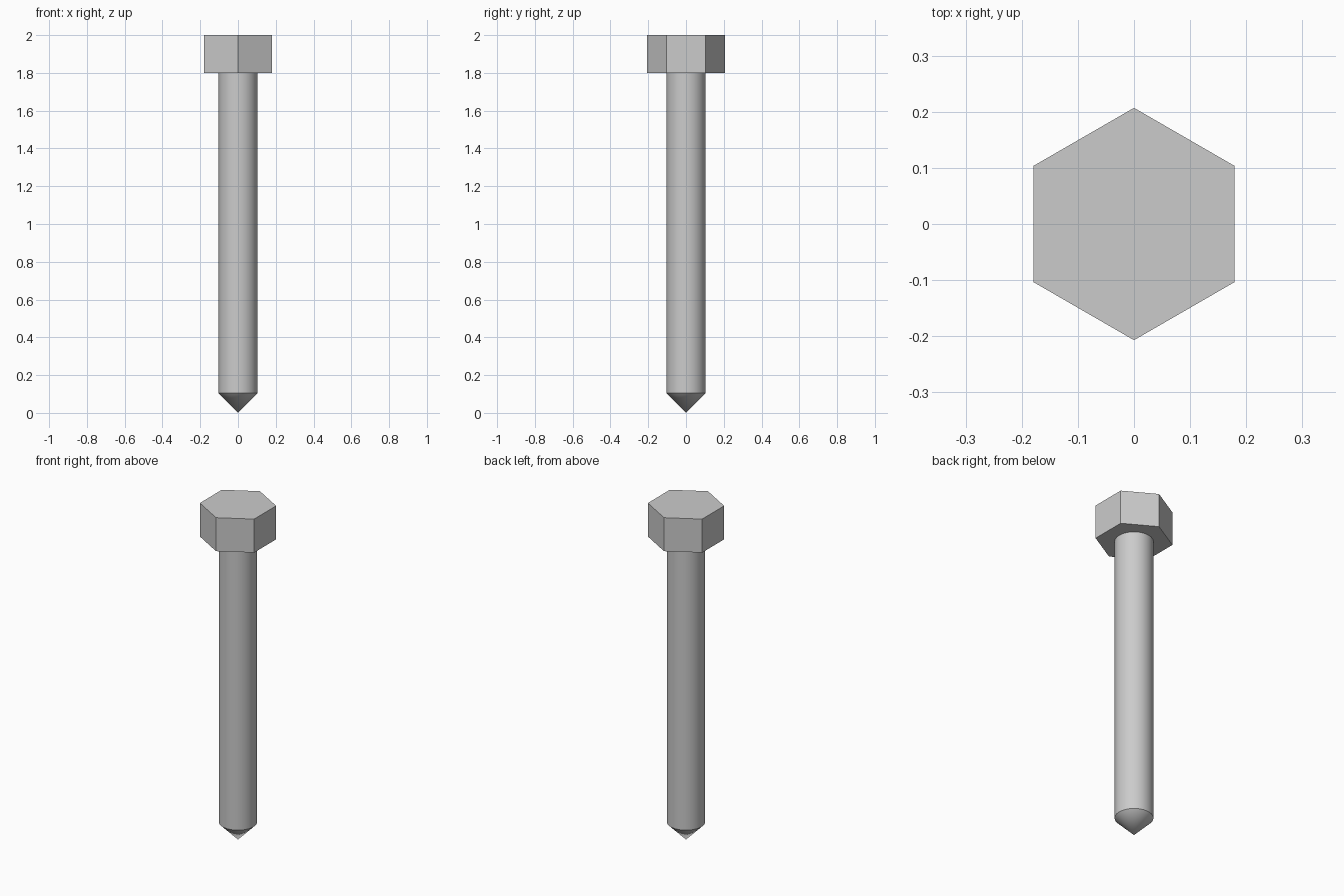
import bpy
import math

cube = bpy.data.objects.get("Cube")
if cube:
    bpy.data.objects.remove(cube, do_unlink=True)

HEAD_RADIUS = 0.207
SHANK_RADIUS = 0.103
TIP_TOP = 0.104
HEAD_BOTTOM = 1.8
TOP = 2.0

# Plain grey metal
steel = bpy.data.materials.new("grey_steel")
steel.use_nodes = True
grey = (0.6, 0.6, 0.6, 1)
steel.diffuse_color = grey
steel.node_tree.nodes["Principled BSDF"].inputs["Base Color"].default_value = grey


def round_part(name, sides, bottom_radius, top_radius, bottom, top, fill, smooth):
    bpy.ops.mesh.primitive_cone_add(
        vertices=sides, radius1=bottom_radius, radius2=top_radius,
        depth=top - bottom, location=(0, 0, (bottom + top) / 2),
        end_fill_type=fill)
    part = bpy.context.object
    part.name = name
    part.data.materials.append(steel)
    if smooth:
        bpy.ops.object.shade_smooth_by_angle(angle=math.radians(30))
    return part


# Hexagonal head, with corners on the front and back
round_part("hex_head", 6, HEAD_RADIUS, HEAD_RADIUS, HEAD_BOTTOM, TOP, 'NGON', False)

# Straight shank, open where it meets the head and the tip
round_part("shank", 32, SHANK_RADIUS, SHANK_RADIUS, TIP_TOP, HEAD_BOTTOM, 'NOTHING', True)

# Pointed tip
round_part("pointed_tip", 32, 0, SHANK_RADIUS, 0, TIP_TOP, 'NOTHING', True)
